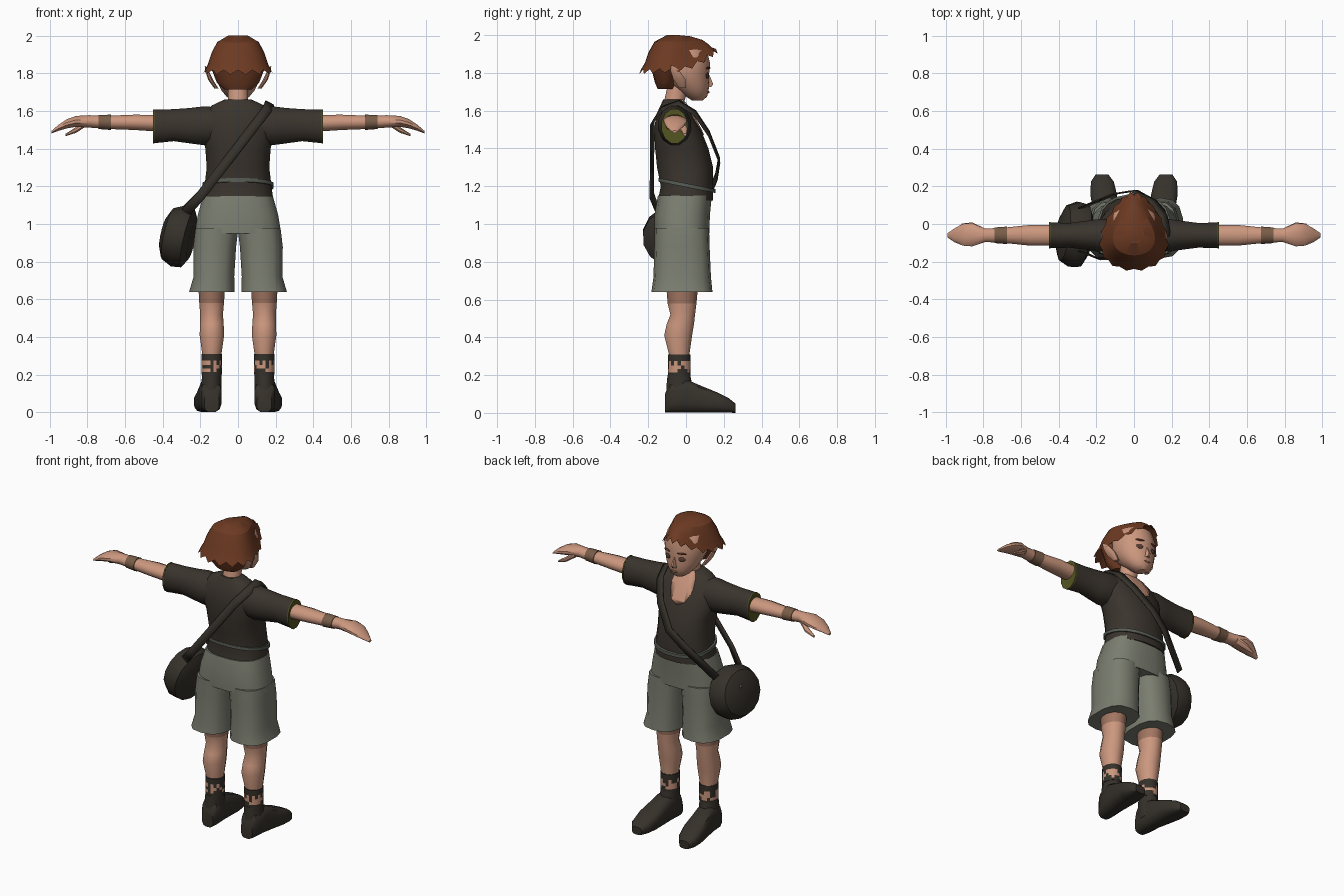
import bpy, bmesh, math, random
from mathutils import Vector, Matrix

if "Cube" in bpy.data.objects:
    bpy.data.objects.remove(bpy.data.objects["Cube"])

random.seed(4)

def mat(name, r, g, b):
    m = bpy.data.materials.new(name)
    m.diffuse_color = (r, g, b, 1)
    m.use_nodes = True
    m.node_tree.nodes["Principled BSDF"].inputs["Base Color"].default_value = m.diffuse_color
    return m

SKIN = mat("skin", 0.60, 0.31, 0.21)
SHADE = mat("skin_shade", 0.36, 0.18, 0.12)
SHIRT = mat("dark_cloth", 0.042, 0.034, 0.026)
SHORTS = mat("grey_green_cloth", 0.195, 0.205, 0.16)
HAIR = mat("red_brown_hair", 0.15, 0.042, 0.016)
LEATHER = mat("dark_leather", 0.036, 0.030, 0.023)
TRIM = mat("olive_trim", 0.09, 0.09, 0.015)
BELT = mat("grey_belt", 0.10, 0.11, 0.09)
WRAP = mat("brown_wrap", 0.19, 0.11, 0.065)
EYE = mat("eye_brown", 0.10, 0.05, 0.035)

def finish(bm, name, mats, angle=40):
    bmesh.ops.recalc_face_normals(bm, faces=bm.faces)
    me = bpy.data.meshes.new(name)
    bm.to_mesh(me)
    bm.free()
    for m in (mats if isinstance(mats, list) else [mats]):
        me.materials.append(m)
    ob = bpy.data.objects.new(name, me)
    bpy.context.collection.objects.link(ob)
    bpy.ops.object.select_all(action='DESELECT')
    ob.select_set(True)
    bpy.context.view_layer.objects.active = ob
    bpy.ops.object.shade_smooth_by_angle(angle=math.radians(angle))
    return ob

def loft(name, mats, rings, axis='z', n=12, s=1, p=1.0, tilt=0, rule=None,
         xf=None, cap=True, grow=0):
    """Rings are (x, y, z, ra, rb); p below 1 makes squarer sections."""
    bm = bmesh.new()
    loops = []
    for x, y, z, ra, rb in rings:
        loop = []
        for i in range(n):
            a = 2 * math.pi * (i + 0.5) / n
            c, d = math.cos(a), math.sin(a)
            u = math.copysign(abs(c) ** p, c) * (ra + grow)
            v = math.copysign(abs(d) ** p, d) * (rb + grow)
            o = {'z': (u, v, 0), 'x': (0, u, v), 'y': (u, 0, v)}[axis]
            co = Vector((s * (x + o[0]), y + o[1], z + o[2] + tilt * (y + o[1])))
            loop.append(bm.verts.new(xf @ co if xf else co))
        loops.append(loop)
    for a, b in zip(loops, loops[1:]):
        for i in range(n):
            bm.faces.new((a[i], a[(i + 1) % n], b[(i + 1) % n], b[i]))
    if cap:
        bm.faces.new(loops[0])
        bm.faces.new(loops[-1])
    if rule:
        for f in bm.faces:
            f.material_index = rule(f.calc_center_median())
    return finish(bm, name, mats)

def zring(z, x0, x1, y0, y1):
    return ((x0 + x1) / 2, (y0 + y1) / 2, z, (x1 - x0) / 2, (y1 - y0) / 2)

def blob(name, m, loc, scale, rot=0):
    bm = bmesh.new()
    bmesh.ops.create_icosphere(bm, subdivisions=2, radius=1)
    bm.transform(Matrix.Translation(loc) @ Matrix.Rotation(rot, 4, 'Z')
                 @ Matrix.Diagonal((*scale, 1)))
    return finish(bm, name, m)

# Shirt body
body = [zring(z, -w, w, a, b) for z, w, a, b in (
    (1.125, .19, -.15, .145), (1.2, .18, -.135, .145), (1.3, .168, -.155, .145),
    (1.4, .175, -.165, .12), (1.5, .2, -.17, .08), (1.58, .185, -.158, .035),
    (1.63, .14, -.135, .005), (1.66, .075, -.12, -.02))]
loft("shirt", SHIRT, body, n=20, p=.85)

# Bare chest showing in the scooped neckline
cutter = blob("neckline_cutter", SKIN, (0, .1, 1.62), (.095, .16, .15))
cutter.hide_render = True
cutter.hide_viewport = True
chest = loft("chest_skin", SKIN, body, n=20, p=.85, grow=.005)
cut = chest.modifiers.new("neckline", 'BOOLEAN')
cut.operation = 'INTERSECT'
cut.object = cutter

# Belt cord and shorts hips
loft("belt", BELT, [(0, .005, z, .19, .152) for z in (1.195, 1.215)], n=20, p=.85, tilt=-.2)
loft("shorts_hips", SHORTS, [zring(z, -w, w, a, b) for z, w, a, b in (
    (.95, .232, -.168, .125), (1.05, .215, -.168, .128), (1.15, .186, -.15, .138))],
    n=20, p=.75)

# Head, neck
loft("neck", SKIN, [zring(1.58, -.07, .07, -.125, .0), zring(1.64, -.055, .055, -.12, -.01),
                    zring(1.73, -.055, .055, -.1, .02)], n=12)
loft("head", SKIN, [zring(z, -w, w, a, b) for z, w, a, b in (
    (1.655, .03, .03, .09), (1.675, .06, .0, .112), (1.71, .09, -.05, .12),
    (1.75, .11, -.1, .125), (1.79, .125, -.13, .122), (1.85, .13, -.14, .128),
    (1.92, .11, -.12, .11), (1.95, .07, -.09, .06))], n=18)
loft("nose", SKIN, [zring(1.725, -.016, .016, .09, .135), zring(1.74, -.016, .016, .09, .146),
                    zring(1.79, -.008, .008, .09, .125)], n=8)
blob("mouth", SHADE, (0, .12, 1.697), (.026, .004, .006))

# Hair cap with a jagged rim
bm = bmesh.new()
N = 36
loops = []
for fr, fz in ((.3, 1), (.62, .82), (.78, .52), (.88, .22), (1, 0)):
    loop = []
    for i in range(N):
        a = 2 * math.pi * i / N
        c, s = math.cos(a), math.sin(a)
        jag = (1 if i % 2 else -1) * (1 - fz) ** 3
        rim = 1.815 + .1 * max(0, c) ** 1.5 - .01 * max(0, -c) - .012 * jag
        k = fr * (1 + .03 * jag)
        loop.append(bm.verts.new((s * (.17 - .06 * c) * k, -.04 + .205 * c * k,
                                  rim + (2 - .02 * max(0, c) * fr - rim) * fz)))
    loops.append(loop)
for a, b in zip(loops, loops[1:]):
    for i in range(N):
        bm.faces.new((a[i], a[(i + 1) % N], b[(i + 1) % N], b[i]))
bm.faces.new(loops[0])
finish(bm, "hair_cap", HAIR, 30)
loft("hair_nape", HAIR, [zring(1.715, -.075, .075, -.15, -.06), zring(1.75, -.115, .115, -.165, -.05),
                         zring(1.85, -.155, .155, -.19, -.02)], n=14)

# Shoulder bag
xf = (Matrix.Translation((-.315, -.055, .935)) @ Matrix.Rotation(math.radians(-8), 4, 'Z')
      @ Matrix.Rotation(math.radians(13), 4, 'Y'))
loft("bag", LEATHER, [(x, 0, 0, r, r * .93) for x, r in (
    (-.085, .09), (-.06, .15), (-.005, .178), (.05, .17), (.075, .12))], 'x', 14, xf=xf)
blob("bag_button", BELT, xf @ Vector((-.086, .03, .05)), (.008, .01, .01))

# Bag strap ribbon over the left shoulder
pts = [Vector(q) for q in (
    (-.28, .09, 1.07), (-.1, .165, 1.25), (0, .18, 1.34), (.1, .125, 1.48), (.155, .05, 1.59),
    (.17, -.04, 1.645), (.155, -.13, 1.61), (.1, -.182, 1.54), (-.2, -.185, 1.15),
    (-.28, -.15, 1.06))]
bm = bmesh.new()
pairs = []
for i, q in enumerate(pts):
    t = pts[min(i + 1, len(pts) - 1)] - pts[max(i - 1, 0)]
    w = t.cross(q - Vector((0, -.03, 1.32))).normalized() * .026
    pairs.append((bm.verts.new(q - w), bm.verts.new(q + w)))
for a, b in zip(pairs, pairs[1:]):
    bm.faces.new((a[0], a[1], b[1], b[0]))
strap = finish(bm, "bag_strap", LEATHER)
strap.modifiers.new("thickness", 'SOLIDIFY').thickness = .008

# Paired parts
for s, side in ((1, "left"), (-1, "right")):
    blob(side + "_eye", EYE, (s * .05, .114, 1.785), (.022, .006, .016), -s * .35)
    blob(side + "_eyebrow", HAIR, (s * .052, .118, 1.825), (.03, .006, .006), -s * .35)
    loft(side + "_ear", SKIN, [(.115, -.02, 1.72, .012, .018), (.145, -.035, 1.765, .014, .035),
                               (.165, -.06, 1.815, .01, .025), (.175, -.075, 1.84, .002, .004)],
         n=8, s=s)
    # Sleeve, trim and arm
    loft(side + "_sleeve", SHIRT, [
        (.08, -.06, 1.53, .085, .09), (.18, -.06, 1.522, .09, .107), (.25, -.06, 1.522, .08, .098),
        (.34, -.06, 1.525, .068, .088), (.447, -.06, 1.518, .07, .092)], 'x', 12, s)
    loft(side + "_sleeve_trim", TRIM, [(x, -.06, 1.518, .072, .094) for x in (.444, .452)], 'x', 12, s)
    loft(side + "_arm", SKIN, [
        (.42, -.06, 1.535, .055, .046), (.55, -.06, 1.54, .057, .042), (.7, -.06, 1.54, .041, .036),
        (.79, -.06, 1.545, .037, .034), (.86, -.057, 1.545, .064, .03), (.91, -.057, 1.532, .06, .025),
        (.955, -.06, 1.51, .037, .016), (.99, -.06, 1.488, .012, .007)], 'x', 12, s)
    loft(side + "_thumb", SKIN, [(.81, -.035, 1.535, .022, .02), (.86, -.01, 1.5, .02, .017),
                                 (.915, -.005, 1.473, .008, .007)], 'x', 8, s)
    loft(side + "_wrist_wrap", WRAP, [(.675, -.06, 1.54, .048, .042), (.74, -.06, 1.542, .043, .039)],
         'x', 12, s)
    # Shorts leg, bare leg, anklet
    loft(side + "_shorts_leg", SHORTS, [
        zring(.64, .015, .262, -.183, .14), zring(.72, .018, .238, -.172, .132),
        zring(.88, .008, .24, -.168, .125), zring(.98, -.005, .228, -.166, .122)],
        n=14, s=s, p=.75)
    loft(side + "_leg", [SKIN, SHADE], [
        zring(.7, .065, .215, -.11, .07), zring(.58, .072, .208, -.1, .058),
        zring(.52, .078, .203, -.085, .05), zring(.47, .074, .204, -.105, .045),
        zring(.41, .071, .206, -.118, .035), zring(.31, .086, .192, -.092, .02),
        zring(.15, .09, .187, -.09, .022)], n=12, s=s, rule=lambda c: int(c.z > .6))
    loft(side + "_anklet", [SKIN, LEATHER],
         [zring(z, .083, .194, -.097, .025) for z in (.2, .215, .233, .251, .275, .31)], n=20, s=s,
         rule=lambda c: int(c.z > .275 or c.z < .21 or random.random() < .35))
    # Boot
    loft(side + "_boot_shaft", LEATHER, [
        zring(.06, .085, .2, -.108, .06), zring(.15, .085, .197, -.105, .035),
        zring(.2, .086, .192, -.1, .025)], n=12, s=s)
    loft(side + "_boot_foot", LEATHER, [(x, y, h / 2, r, h / 2) for y, x, r, h in (
        (-.112, .14, .04, .1), (-.085, .142, .056, .16), (0, .147, .06, .18), (.08, .155, .066, .145),
        (.16, .162, .072, .112), (.225, .168, .062, .08), (.262, .17, .035, .05))],
        'y', 12, s, p=.65)
